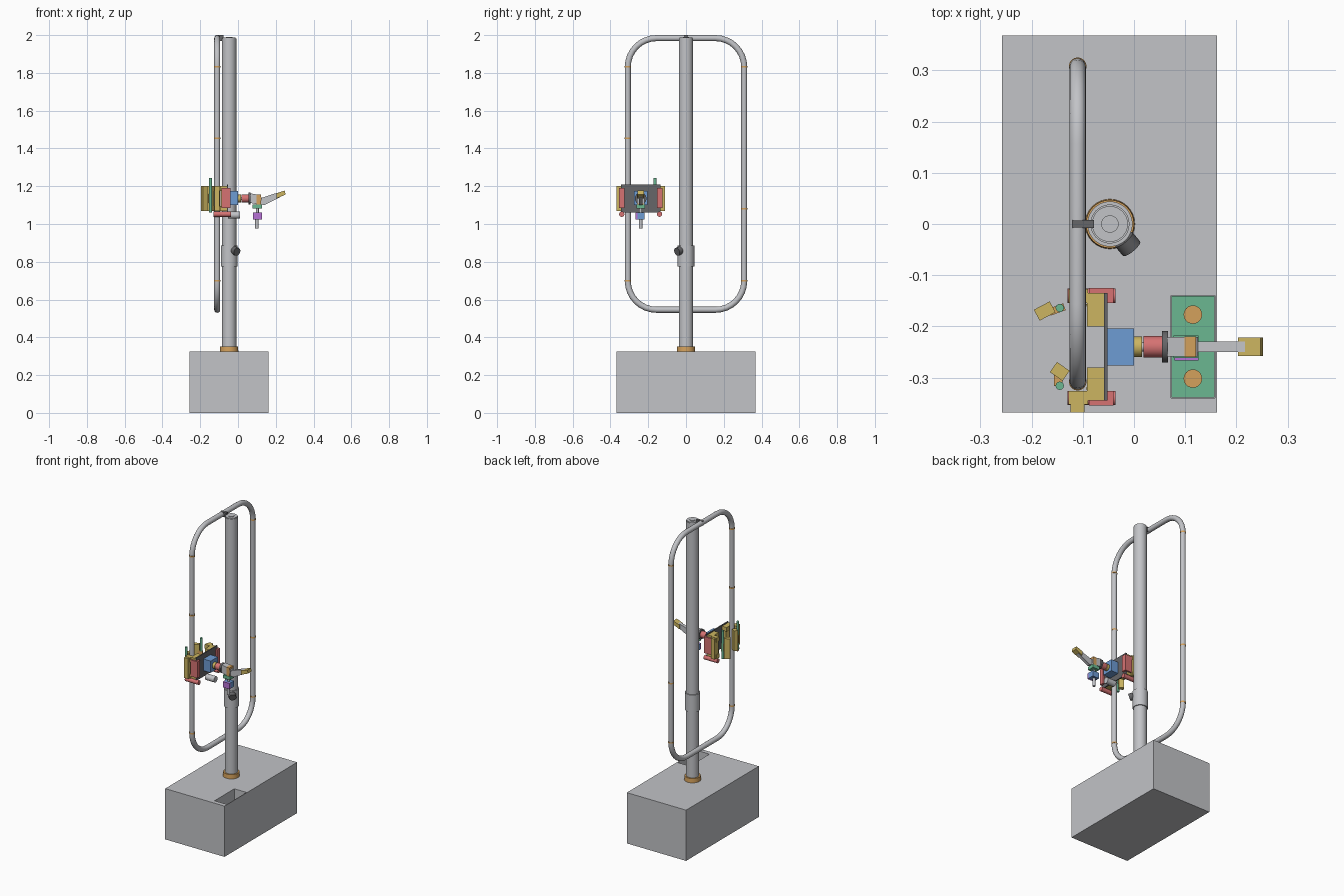
import bpy
import bmesh
from math import radians, cos, sin, pi
from mathutils import Vector, Matrix

cube = bpy.data.objects.get("Cube")
if cube:
    bpy.data.objects.remove(cube, do_unlink=True)


def material(name, *srgb):
    lin = [((c + 0.055) / 1.055) ** 2.4 for c in srgb] + [1]
    m = bpy.data.materials.new(name)
    m.use_nodes = True
    m.diffuse_color = lin
    m.node_tree.nodes["Principled BSDF"].inputs["Base Color"].default_value = lin
    return m


GREY = material("light grey", 0.76, 0.765, 0.78)
DARK = material("dark grey", 0.40, 0.40, 0.41)
YELLOW = material("yellow", 0.80, 0.71, 0.38)
RED = material("red", 0.84, 0.45, 0.45)
BLUE = material("blue", 0.43, 0.61, 0.83)
GREEN = material("green", 0.42, 0.72, 0.57)
ORANGE = material("orange", 0.83, 0.63, 0.36)
PURPLE = material("purple", 0.72, 0.45, 0.84)


def finish(name, bm, mat, smooth=False):
    bmesh.ops.recalc_face_normals(bm, faces=bm.faces)
    me = bpy.data.meshes.new(name)
    bm.to_mesh(me)
    bm.free()
    me.materials.append(mat)
    ob = bpy.data.objects.new(name, me)
    bpy.context.collection.objects.link(ob)
    if smooth:
        shade(ob)
    return ob


def shade(ob):
    bpy.ops.object.select_all(action='DESELECT')
    ob.select_set(True)
    bpy.context.view_layer.objects.active = ob
    bpy.ops.object.shade_smooth_by_angle(angle=radians(35))


def box(name, x, y, z, mat, turn=0):
    """Box from (min, max) ranges, optionally turned about its vertical axis."""
    centre = Vector([(a + b) / 2 for a, b in (x, y, z)])
    size = [b - a for a, b in (x, y, z)]
    bm = bmesh.new()
    bmesh.ops.create_cube(bm, size=1, matrix=Matrix.Translation(centre)
                          @ Matrix.Rotation(radians(turn), 4, 'Z')
                          @ Matrix.Diagonal((*size, 1)))
    return finish(name, bm, mat)


def rod(name, start, end, r, mat, r2=None, sides=32):
    """Cylinder or cone between two points."""
    a, b = Vector(start), Vector(end)
    bm = bmesh.new()
    bmesh.ops.create_cone(bm, cap_ends=True, segments=sides, radius1=r,
                          radius2=r if r2 is None else r2, depth=(b - a).length,
                          matrix=Matrix.Translation((a + b) / 2)
                          @ (b - a).to_track_quat('Z', 'Y').to_matrix().to_4x4())
    return finish(name, bm, mat, True)


def slab(name, profile, y, mat):
    """Side profile in x and z, extruded between two y values."""
    bm = bmesh.new()
    face = bm.faces.new([bm.verts.new((px, y[0], pz)) for px, pz in profile])
    moved = bmesh.ops.extrude_face_region(bm, geom=[face])["geom"]
    bmesh.ops.translate(bm, vec=(0, y[1] - y[0], 0),
                        verts=[v for v in moved if isinstance(v, bmesh.types.BMVert)])
    return finish(name, bm, mat)


# Base block with a sunk pocket
base = box("base_block", (-0.258, 0.162), (-0.368, 0.368), (0, 0.325), GREY)
cutter = box("pocket_cutter", (0.072, 0.158), (-0.34, -0.14), (0.2, 0.4), GREY)
cutter.hide_render = True
cut = base.modifiers.new("pocket", 'BOOLEAN')
cut.operation = 'DIFFERENCE'
cut.solver = 'EXACT'
cut.object = cutter
bpy.context.view_layer.objects.active = base
bpy.ops.object.modifier_apply(modifier="pocket")
bpy.data.objects.remove(cutter, do_unlink=True)
box("pocket_plate", (0.073, 0.157), (-0.339, -0.141), (0.2, 0.225), GREEN)
for i, y in enumerate((-0.302, -0.177)):
    rod(f"pocket_stud_{i}", (0.115, y, 0.22), (0.115, y, 0.275), 0.018, ORANGE)

# Pole with collar, clamp sleeve and knob
PX = -0.047
rod("pole_collar", (PX, 0, 0.32), (PX, 0, 0.352), 0.049, ORANGE, 0.047)
rod("pole", (PX, 0, 0.325), (PX, 0, 1.983), 0.038, GREY, sides=48)
rod("pole_cap", (PX, 0, 1.98), (PX, 0, 1.988), 0.035, GREY)
rod("pole_cap_plug", (PX, 0, 1.985), (PX, 0, 1.991), 0.017, GREY)
rod("pole_sleeve", (PX, 0, 0.775), (PX, 0, 0.885), 0.044, GREY, sides=48)
rod("knob_stem", (-0.03, -0.018, 0.857), (-0.012, -0.04, 0.857), 0.015, GREY)
rod("knob", (-0.02, -0.03, 0.86), (-0.005, -0.048, 0.853), 0.022, DARK)
box("loop_bracket", (-0.12, -0.078), (-0.008, 0.008), (1.97, 2.0), DARK)

# Rounded tube loop
LX, HALF, LOW, HIGH, BEND, TUBE = -0.11, 0.308, 0.546, 1.984, 0.152, 0.016
points = []
for k, (sy, z) in enumerate(((1, HIGH - BEND), (-1, HIGH - BEND),
                             (-1, LOW + BEND), (1, LOW + BEND))):
    for step in range(9):
        a = (k + step / 8) * pi / 2
        points.append((LX, sy * (HALF - BEND) + BEND * cos(a), z + BEND * sin(a)))
curve = bpy.data.curves.new("tube_loop", 'CURVE')
curve.dimensions = '3D'
curve.bevel_depth = TUBE
curve.bevel_resolution = 6
spline = curve.splines.new('POLY')
spline.points.add(len(points) - 1)
for p, co in zip(spline.points, points):
    p.co = (*co, 1)
spline.use_cyclic_u = True
loop = bpy.data.objects.new("tube_loop", curve)
bpy.context.collection.objects.link(loop)
bpy.ops.object.select_all(action='DESELECT')
loop.select_set(True)
bpy.context.view_layer.objects.active = loop
bpy.ops.object.convert(target='MESH')
loop.data.materials.clear()
loop.data.materials.append(GREY)
shade(loop)
for side, heights in ((-1, (0.7, 1.455, 1.833)), (1, (0.7, 1.08, 1.833))):
    for z in heights:
        rod(f"tube_joint_{side}_{z}", (LX, side * HALF, z - 0.004),
            (LX, side * HALF, z + 0.004), 0.0172, ORANGE)

# Carriage plate, drive box and lower motor
CY = -0.24
box("carriage_plate", (-0.059, -0.052), (CY - 0.105, CY + 0.105), (1.062, 1.208), DARK)
box("drive_box", (-0.052, 0.0), (CY - 0.036, CY + 0.036), (1.1, 1.175), BLUE)
rod("lower_motor", (-0.052, CY, 1.047), (0.01, CY, 1.047), 0.019, GREY)

# Two mirrored grippers; the inner one has its jaw swung open
for label, s, opened in (("front", -1, False), ("rear", 1, True)):
    def span(a, b):
        return tuple(sorted((CY + s * a, CY + s * b)))

    def at(d):
        return CY + s * d

    box(f"{label}_side_motor", (-0.088, -0.04), span(0.086, 0.115), (1.085, 1.19), RED)
    rod(f"{label}_low_motor", (-0.13, at(0.1), 1.052), (-0.036, at(0.1), 1.052), 0.014, RED)
    for part, z in (("lower", (1.068, 1.095)), ("upper", (1.175, 1.202))):
        box(f"{label}_{part}_mount", (-0.092, -0.059), span(0.04, 0.105), z, YELLOW)
        box(f"{label}_{part}_cheek", (-0.128, -0.09), span(0.086, 0.113), z, YELLOW)
    box(f"{label}_inner_pad", (-0.088, -0.066), span(0.05, 0.088), (1.075, 1.195), YELLOW, s * 20)
    box(f"{label}_outer_pad", (-0.124, -0.097), span(0.09, 0.128), (1.07, 1.2), YELLOW)
    rod(f"{label}_hinge_pin", (-0.145, at(0.076), 1.062), (-0.145, at(0.076), 1.243), 0.008, GREEN)
    if opened:
        box(f"{label}_jaw", (-0.192, -0.157), span(0.058, 0.082), (1.07, 1.2), YELLOW, 28)
        box(f"{label}_jaw_link", (-0.166, -0.135), span(0.066, 0.08), (1.11, 1.16), ORANGE, 20)
    else:
        box(f"{label}_jaw", (-0.16, -0.13), span(0.036, 0.06), (1.07, 1.2), YELLOW, -35)
        box(f"{label}_jaw_link", (-0.156, -0.14), span(0.05, 0.076), (1.11, 1.16), ORANGE)

# Wrist leading out to the arm
rod("wrist_coupling", (0.0, CY, 1.135), (0.016, CY, 1.135), 0.02, YELLOW)
rod("wrist_shaft", (0.012, CY, 1.135), (0.022, CY, 1.135), 0.009, GREY)
rod("wrist_motor", (0.019, CY, 1.135), (0.056, CY, 1.135), 0.021, RED)
rod("wrist_flange", (0.055, CY, 1.135), (0.066, CY, 1.135), 0.031, DARK)
slab("elbow_block", [(0.065, 1.112), (0.12, 1.1), (0.125, 1.14), (0.11, 1.155),
                     (0.065, 1.162)], (CY - 0.019, CY + 0.019), GREY)
box("elbow_band", (0.099, 0.121), (CY - 0.02, CY + 0.02), (1.102, 1.157), ORANGE)

# Tapered arm with its tip
slab("arm", [(0.115, 1.105), (0.14, 1.1), (0.225, 1.143), (0.222, 1.168),
             (0.19, 1.16), (0.115, 1.135)], (CY - 0.01, CY + 0.01), GREY)
slab("arm_tip", [(0.203, 1.135), (0.252, 1.156), (0.247, 1.177), (0.203, 1.162)],
     (CY - 0.018, CY + 0.018), YELLOW)

# Tool hanging below the elbow
box("tool_mount", (0.077, 0.126), (CY - 0.022, CY + 0.022), (1.082, 1.103), GREEN)
rod("tool_neck", (0.102, CY, 1.055), (0.102, CY, 1.085), 0.008, GREY)
box("tool_body", (0.079, 0.126), (CY - 0.017, CY + 0.02), (1.025, 1.062), BLUE)
box("tool_face", (0.079, 0.126), (CY - 0.027, CY - 0.017), (1.025, 1.062), PURPLE)
rod("tool_probe", (0.1, CY, 0.975), (0.1, CY, 1.03), 0.009, GREY)
